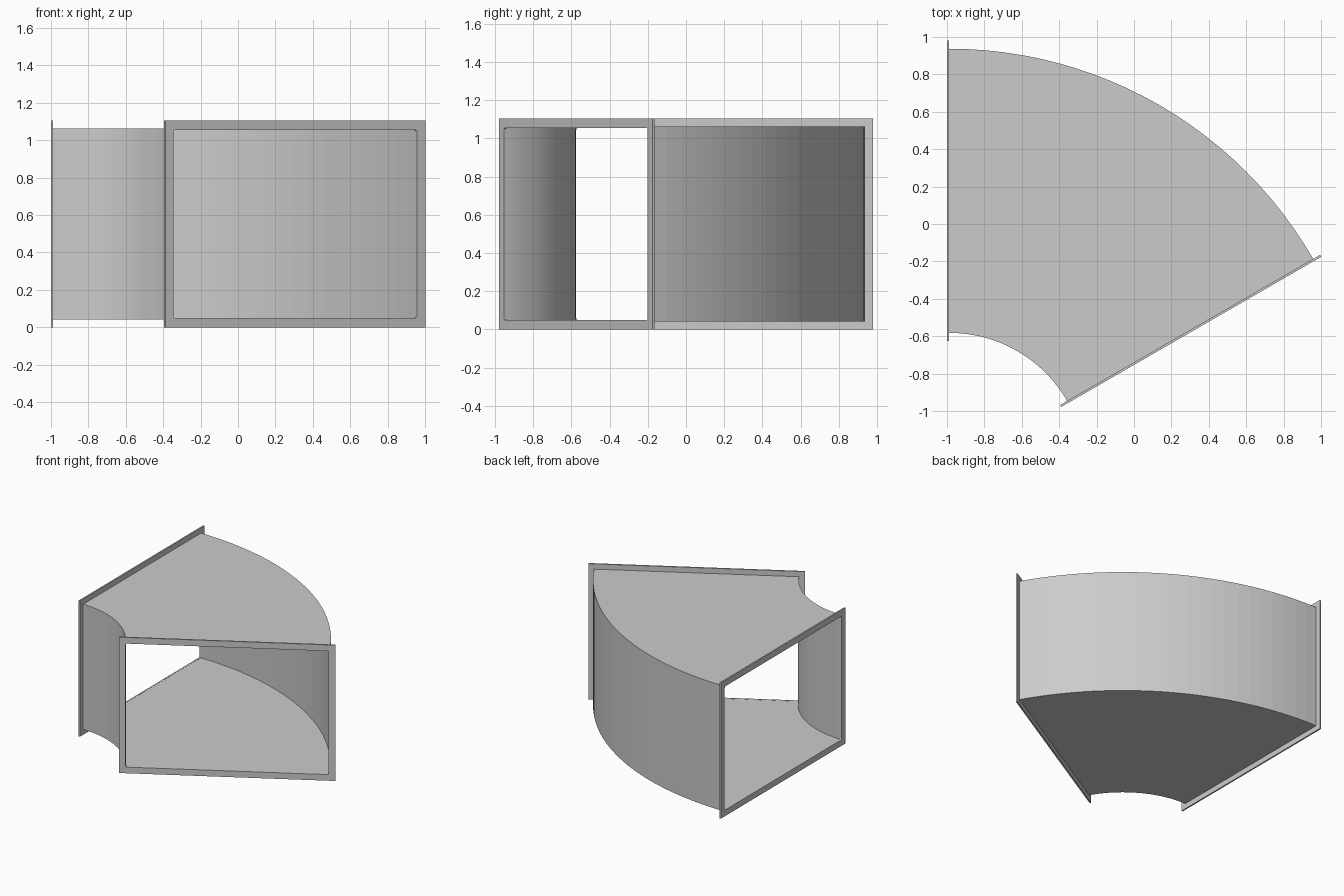
import bpy, bmesh
from math import sin, cos, pi, radians
from mathutils import Vector

if "Cube" in bpy.data.objects:
    bpy.data.objects.remove(bpy.data.objects["Cube"])

metal = bpy.data.materials.new("galvanised grey")
metal.use_nodes = True
GREY = (0.6, 0.6, 0.6, 1)
metal.diffuse_color = GREY
metal.node_tree.nodes["Principled BSDF"].inputs["Base Color"].default_value = GREY

# Bend layout: pivot, sweep angle, duct section and flange size
PIVOT = Vector((-0.988, -1.31, 0))
BEND = radians(60)
R_IN, R_OUT, Z_LOW, Z_HIGH = 0.728, 2.247, 0.042, 1.062
WALL, LIP, PLATE = 0.006, 0.043, 0.012
SEGMENTS = 24


def section(grow, corner=0.0, steps=4):
    """Duct rectangle offset by grow, with rounded corners, as (radius, z)."""
    r0, r1 = R_IN - grow + corner, R_OUT + grow - corner
    z0, z1 = Z_LOW - grow + corner, Z_HIGH + grow - corner
    loop = []
    for k, (r, z) in enumerate([(r1, z1), (r0, z1), (r0, z0), (r1, z0)]):
        for i in range(steps):
            a = (k + i / (steps - 1)) * pi / 2
            loop.append((r + corner * cos(a), z + corner * sin(a)))
    return loop


def place(point, angle, shift):
    """Put a section point at a bend angle, moved along the flow direction."""
    r, z = point
    flow = Vector((cos(angle), -sin(angle), 0))
    return PIVOT + Vector((r * sin(angle), r * cos(angle), z)) + flow * shift


def sweep(name, outer, inner, stations):
    """Hollow solid from two loops carried through (angle, shift) stations."""
    bm = bmesh.new()
    n = len(outer)
    rings = [[[bm.verts.new(place(p, *s)) for p in loop] for loop in (outer, inner)]
             for s in stations]

    def bridge(a, b):
        for i in range(n):
            j = (i + 1) % n
            bm.faces.new((a[i], a[j], b[j], b[i]))

    for a, b in zip(rings, rings[1:]):
        bridge(a[0], b[0])
        bridge(b[1], a[1])
    bridge(rings[0][1], rings[0][0])
    bridge(rings[-1][0], rings[-1][1])
    bmesh.ops.remove_doubles(bm, verts=bm.verts, dist=1e-5)
    bmesh.ops.recalc_face_normals(bm, faces=bm.faces)
    mesh = bpy.data.meshes.new(name)
    bm.to_mesh(mesh)
    bm.free()
    mesh.materials.append(metal)
    bpy.context.collection.objects.link(bpy.data.objects.new(name, mesh))


# Curved sheet duct
arc = [(BEND * i / SEGMENTS, 0) for i in range(SEGMENTS + 1)]
sweep("duct_bend", section(0), section(-WALL), arc)

# Flat connecting flanges at both ends
flange = section(LIP), section(-WALL - 0.001, 0.012)
sweep("inlet_flange", *flange, [(0, -PLATE), (0, 0)])
sweep("outlet_flange", *flange, [(BEND, 0), (BEND, PLATE)])
